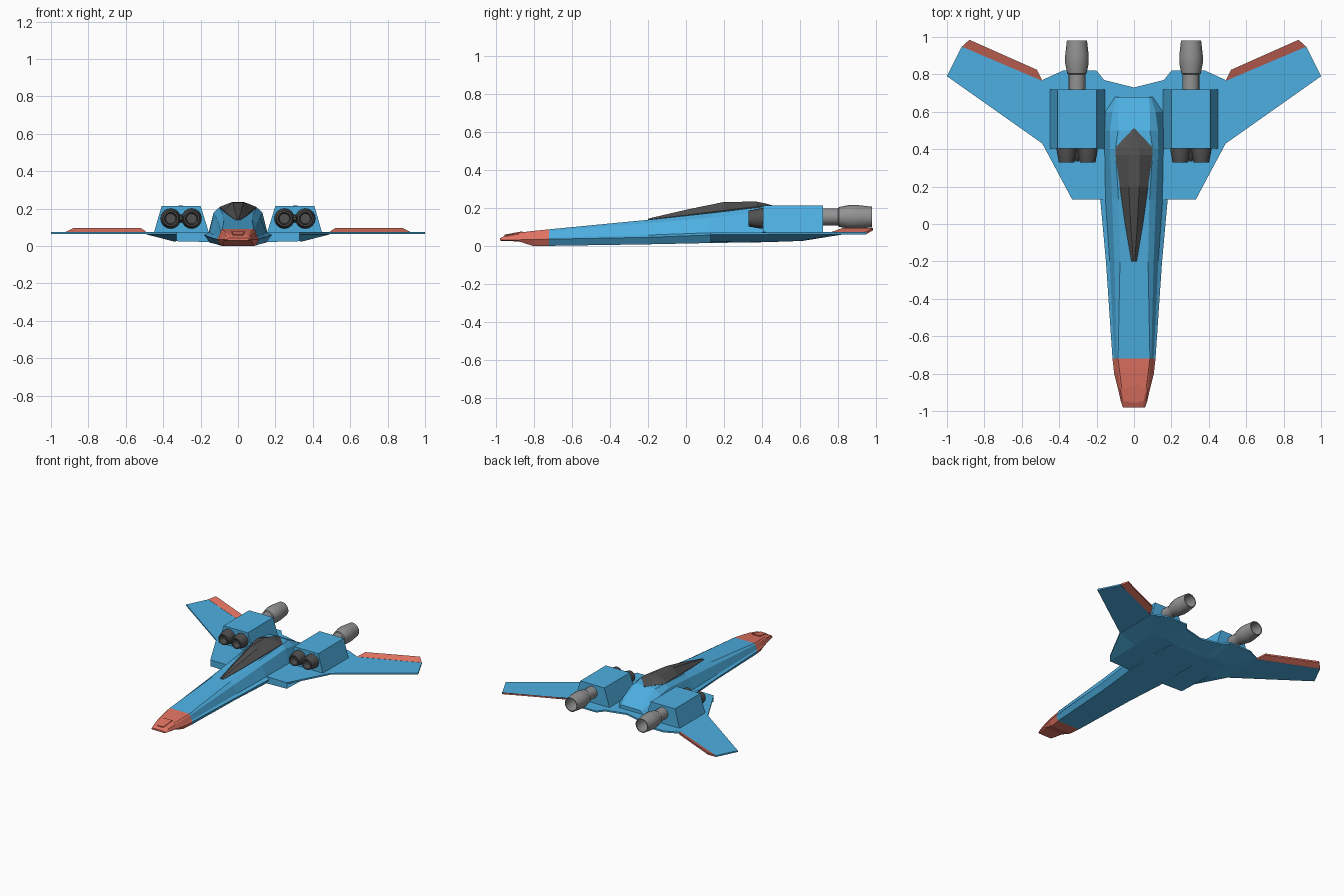
import bpy, bmesh, math

if "Cube" in bpy.data.objects:
    bpy.data.objects.remove(bpy.data.objects["Cube"])


def material(name, rgb):
    m = bpy.data.materials.new(name)
    m.diffuse_color = (*rgb, 1)
    m.use_nodes = True
    m.node_tree.nodes["Principled BSDF"].inputs["Base Color"].default_value = m.diffuse_color
    return m


BLUE = material("hull blue", (0.075, 0.43, 0.76))
RED = material("trim red", (0.74, 0.17, 0.12))
DARK = material("dark grey", (0.08, 0.08, 0.08))
GREY = material("metal grey", (0.29, 0.29, 0.29))


def loft(name, rings, mat, mirror=False, closed=False, smooth=False):
    """Skin a list of equal-length point rings and cap both ends."""
    bm = bmesh.new()
    rows = [[bm.verts.new(p) for p in r] for r in rings]
    n = len(rows[0])
    for a, b in zip(rows, rows[1:] + (rows[:1] if closed else [])):
        for i in range(n):
            j = (i + 1) % n
            bm.faces.new((a[i], a[j], b[j], b[i]))
    if not closed:
        bm.faces.new(rows[0])
        bm.faces.new(rows[-1])
    bmesh.ops.remove_doubles(bm, verts=bm.verts, dist=1e-5)
    bmesh.ops.recalc_face_normals(bm, faces=bm.faces)
    me = bpy.data.meshes.new(name)
    bm.to_mesh(me)
    bm.free()
    me.materials.append(mat)
    ob = bpy.data.objects.new(name, me)
    bpy.context.collection.objects.link(ob)
    if mirror:
        ob.modifiers.new("mirror", 'MIRROR').use_mirror_merge = False
    if smooth:
        bpy.ops.object.select_all(action='DESELECT')
        ob.select_set(True)
        bpy.context.view_layer.objects.active = ob
        bpy.ops.object.shade_smooth_by_angle(angle=math.radians(35))
    return ob


def section(y, half):
    """Symmetric cross-section from right-hand (x, z) points, top to bottom."""
    return [(x, y, z) for x, z in half] + [(-x, y, z) for x, z in reversed(half)]


def turned(name, cx, cz, profile, mat, sides=16):
    """Round part about a y-axis from (radius, y) points."""
    rings = [[(cx + r * math.cos(2 * math.pi * i / sides), y,
               cz + r * math.sin(2 * math.pi * i / sides))
              for i in range(sides)] for r, y in profile]
    return loft(name, rings, mat, mirror=True, smooth=True)


# Fuselage: top edge, shoulder, lower side, chine, belly
hull = loft("fuselage", [
    section(-.98, [(.045, .043), (.053, .041), (.06, .035), (.06, .033), (.05, .03)]),
    section(-.95, [(.05, .058), (.062, .052), (.07, .038), (.07, .034), (.06, .029)]),
    section(-.88, [(.065, .072), (.075, .065), (.083, .041), (.086, .035), (.075, .026)]),
    section(-.80, [(.075, .082), (.085, .074), (.1, .044), (.106, .036), (.085, .001)]),
    section(-.72, [(.085, .09), (.092, .08), (.105, .046), (.115, .038), (.095, .003)]),
    section(-.20, [(.075, .14), (.105, .122), (.13, .06), (.15, .048), (.12, .011)]),
    section(.13, [(.083, .176), (.117, .152), (.153, .072), (.18, .06), (.15, .018)]),
    section(.40, [(.1, .207), (.13, .18), (.157, .074), (.165, .06), (.15, .022)]),
    section(.50, [(.085, .2), (.128, .165), (.157, .074), (.16, .06), (.15, .025)]),
    section(.60, [(.085, .15), (.115, .13), (.153, .074), (.155, .06), (.14, .03)]),
    section(.68, [(.08, .1), (.09, .092), (.1, .075), (.1, .062), (.09, .055)]),
], BLUE)
hull.data.materials.append(RED)
for f in hull.data.polygons:          # red nose
    f.material_index = 1 if f.center.y < -.72 else 0

# Nose hatch plate
loft("nose_hatch", [
    [(-.025, -.955, .05), (.025, -.955, .05), (.025, -.955, .062), (-.025, -.955, .062)],
    [(-.036, -.86, .07), (.036, -.86, .07), (.036, -.86, .08), (-.036, -.86, .08)],
], RED)

# Canopy: ridge, edge, base
loft("canopy", [
    section(-.20, [(.004, .146), (.014, .141), (.012, .125)]),
    section(.00, [(.018, .193), (.048, .165), (.045, .14)]),
    section(.20, [(.028, .234), (.076, .19), (.07, .16)]),
    section(.37, [(.03, .236), (.099, .209), (.09, .18)]),
    section(.41, [(.025, .228), (.099, .209), (.09, .18)]),
    section(.51, [(.002, .202), (.004, .2), (.004, .17)]),
], DARK)

# Centre body under the wing, tapering to the belly
top = [(0, .13), (.33, .13), (.49, .43), (.49, .77), (.38, .82),
       (.2, .82), (.16, .77), (0, .73)]
low = [(0, .13, .018), (.33, .13, .026), (.34, .42, .024), (.34, .6, .028),
       (.3, .62, .03), (.2, .62, .03), (.15, .6, .03), (0, .58, .03)]
loft("wing_body", [[(x, y, .074) for x, y in top],
                   [(x, y, .062) for x, y in top], low], BLUE, mirror=True)

# Swept outer wing
wing = [(.45, .40), (.49, .43), (1.0, .79), (.92, .95), (.49, .767), (.45, .767)]
loft("outer_wing", [[(x, y, .075) for x, y in wing],
                    [(x, y, .064) for x, y in wing]], BLUE, mirror=True)

# Raised trailing flap
loft("wing_flap", [
    [(.49, .765, .064), (.49, .765, .076), (.52, .825, .097), (.52, .825, .085)],
    [(.92, .948, .064), (.92, .948, .076), (.88, .985, .097), (.88, .985, .085)],
], RED, mirror=True)

# Engine housing
loft("engine_housing", [
    [(.155, y, .07), (.45, y, .07), (.408, y, .215), (.2, y, .215)]
    for y in (.405, .72)], BLUE, mirror=True)

# Twin hollow intakes with a small spike between them
for i, x in enumerate((.248, .36)):
    turned(f"intake_{i + 1}", x, .147,
           [(.054, .42), (.054, .395), (.042, .33), (.033, .33), (.027, .38), (.001, .38)], DARK)
turned("intake_spike", .304, .147, [(.022, .42), (.022, .40), (.008, .335)], DARK, 8)

# Exhaust pipe and hollow nozzle
turned("exhaust", .305, .155,
       [(.045, .70), (.045, .80), (.052, .805), (.063, .86), (.063, .90), (.054, .98),
        (.047, .98), (.05, .90), (.035, .82), (.001, .82)], GREY)
